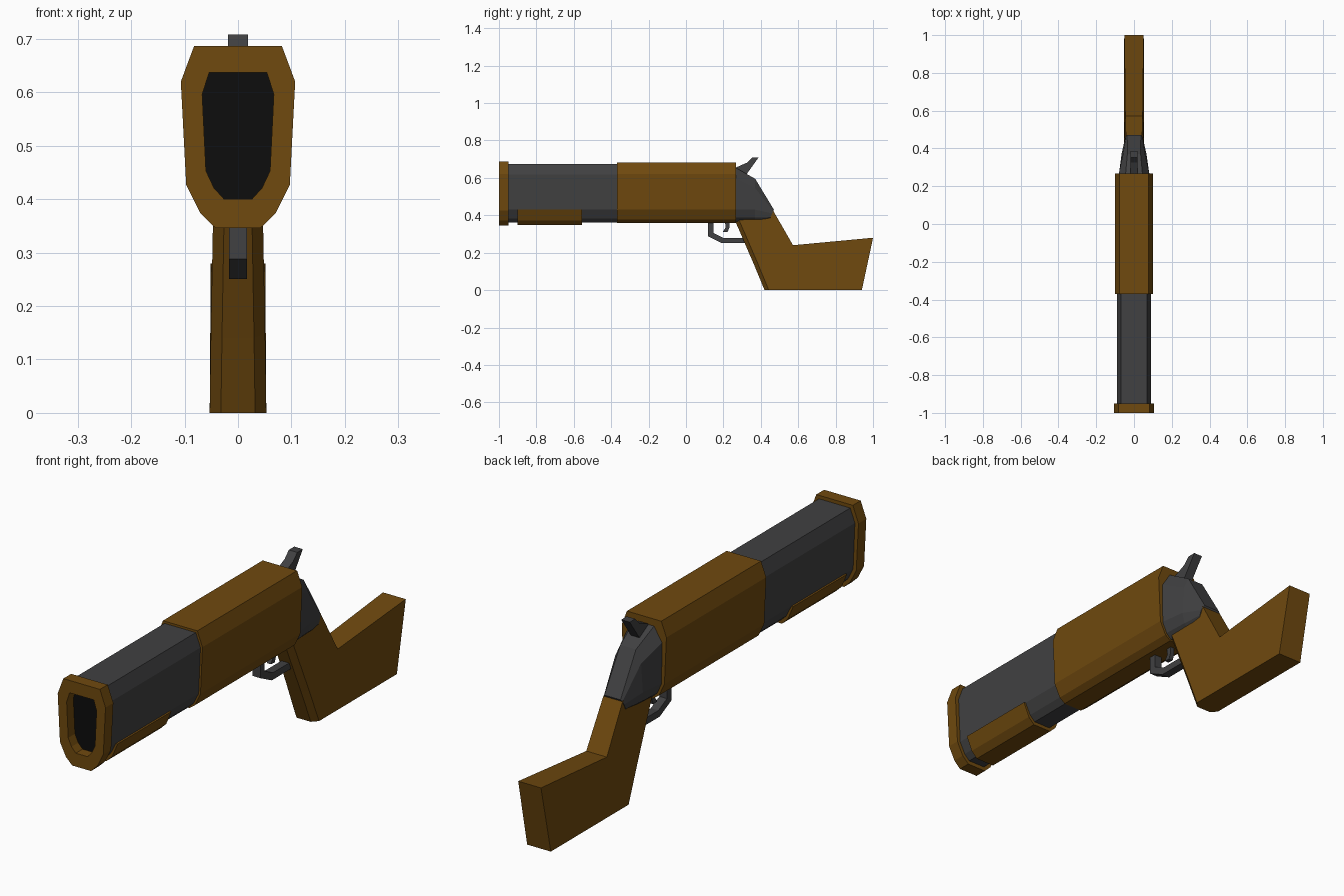
import bpy, bmesh

if "Cube" in bpy.data.objects:
    bpy.data.objects.remove(bpy.data.objects["Cube"])


def material(name, rgb):
    m = bpy.data.materials.new(name)
    m.diffuse_color = (*rgb, 1)
    m.use_nodes = True
    m.node_tree.nodes["Principled BSDF"].inputs["Base Color"].default_value = m.diffuse_color
    return m


brown = material("brown wood", (0.160, 0.067, 0.0045))
grey = material("dark grey metal", (0.052, 0.052, 0.054))
black = material("black bore", (0.004, 0.004, 0.004))


def finish(name, bm, *mats):
    bmesh.ops.recalc_face_normals(bm, faces=bm.faces)
    me = bpy.data.meshes.new(name)
    bm.to_mesh(me)
    bm.free()
    for m in mats:
        me.materials.append(m)
    ob = bpy.data.objects.new(name, me)
    bpy.context.collection.objects.link(ob)
    return ob


def section(y, half):
    """Half outline (x, z), top to bottom, mirrored into a full loop."""
    pts = [(x, y, z) for x, z in half]
    return pts + [(-x, py, z) for x, py, z in reversed(pts)]


def loft(name, sections, *mats):
    """Bridge the sections and cap both ends; the second material fills the first cap."""
    bm = bmesh.new()
    loops = [[bm.verts.new(p) for p in s] for s in sections]
    n = len(loops[0])
    for a, b in zip(loops, loops[1:]):
        for i in range(n):
            j = (i + 1) % n
            bm.faces.new((a[i], a[j], b[j], b[i]))
    cap = bm.faces.new(loops[0])
    cap.material_index = len(mats) - 1
    bm.faces.new(loops[-1])
    return finish(name, bm, *mats)


def slab(name, outline, mat, front_bevel=None):
    """Side outline of (y, z, half width), mirrored across x."""
    bm = bmesh.new()
    r = [bm.verts.new((w, y, z)) for y, z, w in outline]
    l = [bm.verts.new((-w, y, z)) for y, z, w in outline]
    bm.faces.new(r)
    bm.faces.new(l[::-1])
    n = len(outline)
    for i in range(n):
        j = (i + 1) % n
        bm.faces.new((r[i], l[i], l[j], r[j]))
    if front_bevel:
        # chamfer the edges joining the first few outline points
        edges = [bm.edges.get((s[i], s[i + 1])) for s in (r, l) for i in range(front_bevel[0])]
        bmesh.ops.recalc_face_normals(bm, faces=bm.faces)
        bmesh.ops.bevel(bm, geom=edges, offset=front_bevel[1], segments=1,
                        affect='EDGES', clamp_overlap=True)
    return finish(name, bm, mat)


# muzzle ring with recessed black bore
ring_out = [(0.082, 0.687), (0.107, 0.62), (0.097, 0.427), (0.07, 0.373), (0.042, 0.346)]
ring_in = [(0.054, 0.637), (0.067, 0.596), (0.060, 0.453), (0.045, 0.421), (0.026, 0.40)]
loft("muzzle_ring", [section(-0.957, ring_in), section(-1.0, ring_in),
                     section(-1.0, ring_out), section(-0.95, ring_out)], brown, black)

# barrel
barrel = [(0.070, 0.673), (0.091, 0.618), (0.083, 0.43), (0.060, 0.384), (0.037, 0.362)]
loft("barrel", [section(-0.95, barrel), section(-0.36, barrel)], grey)

# wooden body sleeve
sleeve = [(0.077, 0.682), (0.100, 0.622), (0.091, 0.43), (0.066, 0.378), (0.041, 0.360)]
loft("body_sleeve", [section(-0.37, sleeve), section(0.268, sleeve)], brown)

# fore grip wrapped under the barrel
fore = [(0.091, 0.43), (0.067, 0.373), (0.041, 0.348)]
loft("fore_grip", [section(-0.90, fore), section(-0.555, fore)], brown)

# tapering rear frame
rear_front = [(0.045, 0.658), (0.082, 0.600), (0.080, 0.43), (0.060, 0.387), (0.038, 0.366)]
rear_mid = [(0.035, 0.595), (0.058, 0.545), (0.066, 0.43), (0.055, 0.388), (0.036, 0.370)]
rear_end = [(0.036, 0.43), (0.042, 0.422), (0.046, 0.41), (0.046, 0.39), (0.036, 0.372)]
tip = [(x, 0.47 - (0.43 - z) * 0.45, z) for x, _, z in section(0, rear_end)]
loft("rear_frame", [section(0.26, rear_front), section(0.37, rear_mid), tip], grey)

# hammer
slab("hammer", [(y, z, 0.019) for y, z in
                [(0.266, 0.655), (0.325, 0.681), (0.352, 0.708), (0.387, 0.708),
                 (0.330, 0.628), (0.30, 0.59), (0.266, 0.59)]], grey)

# stock with chamfered front of the grip
slab("stock", [(0.262, 0.372, 0.047), (0.362, 0.14, 0.051), (0.42, 0.0, 0.053),
               (0.94, 0.0, 0.053), (1.0, 0.28, 0.051), (0.572, 0.24, 0.046),
               (0.466, 0.425, 0.043), (0.40, 0.43, 0.043)], brown, (2, 0.021))

# trigger guard
slab("trigger_guard", [(y, z, 0.017) for y, z in
                       [(0.118, 0.37), (0.118, 0.288), (0.192, 0.251), (0.33, 0.251),
                        (0.33, 0.279), (0.200, 0.279), (0.146, 0.306), (0.146, 0.37)]], grey)

# trigger
slab("trigger", [(y, z, 0.009) for y, z in
                 [(0.208, 0.37), (0.212, 0.335), (0.197, 0.312), (0.222, 0.310),
                  (0.232, 0.335), (0.232, 0.37)]], grey)
